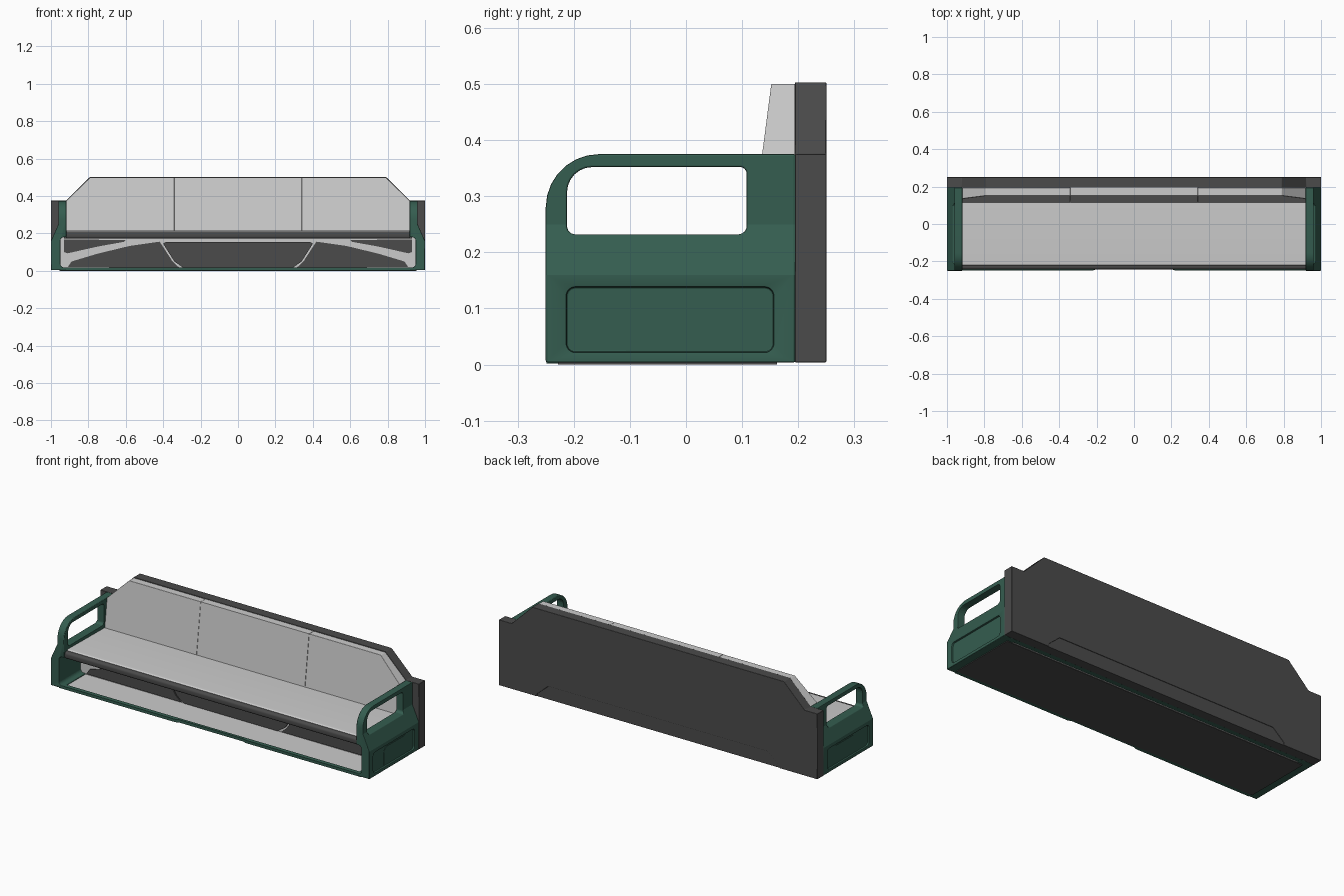
import bpy, bmesh, math
from mathutils import Vector

if "Cube" in bpy.data.objects:
    bpy.data.objects.remove(bpy.data.objects["Cube"])


def material(name, rgb):
    m = bpy.data.materials.new(name)
    m.diffuse_color = (*rgb, 1)
    m.use_nodes = True
    m.node_tree.nodes["Principled BSDF"].inputs["Base Color"].default_value = m.diffuse_color
    return m


GREEN = material("green_paint", (0.035, 0.11, 0.08))
DARK = material("dark_grey", (0.07, 0.07, 0.07))


def rounded(pts, steps=6):
    """Outline from (u, v, radius) corners, each rounded with its own radius."""
    out = []
    for i, (u, v, r) in enumerate(pts):
        p = Vector((u, v))
        if not r:
            out.append((u, v))
            continue
        a = p + (Vector(pts[i - 1][:2]) - p).normalized() * r
        b = p + (Vector(pts[(i + 1) % len(pts)][:2]) - p).normalized() * r
        for k in range(steps + 1):
            t = math.pi / 2 * k / steps
            q = p + (a - p) * (1 - math.sin(t)) + (b - p) * (1 - math.cos(t))
            out.append((q.x, q.y))
    return out


def rect(u0, u1, v0, v1, r=0):
    return rounded([(u0, v0, r), (u1, v0, r), (u1, v1, r), (u0, v1, r)])


def prism(name, outline, axis, lo, hi, mat=None, bevel=0):
    """Extrude an outline: axis x uses (y, z), y uses (x, z), z uses (x, y)."""
    def at(p, d):
        return {"x": (d, *p), "y": (p[0], d, p[1]), "z": (*p, d)}[axis]
    bm = bmesh.new()
    bottom = [bm.verts.new(at(p, lo)) for p in outline]
    top = [bm.verts.new(at(p, hi)) for p in outline]
    bm.faces.new(bottom)
    bm.faces.new(top)
    n = len(outline)
    for i in range(n):
        j = (i + 1) % n
        bm.faces.new((bottom[i], bottom[j], top[j], top[i]))
    bmesh.ops.recalc_face_normals(bm, faces=bm.faces)
    me = bpy.data.meshes.new(name)
    bm.to_mesh(me)
    bm.free()
    ob = bpy.data.objects.new(name, me)
    bpy.context.collection.objects.link(ob)
    if mat:
        me.materials.append(mat)
    if bevel:
        add_bevel(ob, bevel)
    return ob


def add_bevel(ob, width):
    b = ob.modifiers.new("Bevel", "BEVEL")
    b.width, b.segments, b.limit_method = width, 2, "ANGLE"
    b.angle_limit = math.radians(35)


def cut(ob, cutter):
    m = ob.modifiers.new("Cut", "BOOLEAN")
    m.operation, m.solver, m.object = "DIFFERENCE", "EXACT", cutter
    cutter.hide_render = True
    cutter.hide_set(True)


def mirror_x(pts):
    return [(-u, v) for u, v in reversed(pts)]


# Shared cutters for the armrests
window = prism("window_cutter", rounded([(-0.212, 0.232, 0.015), (0.108, 0.232, 0.015),
               (0.108, 0.352, 0.012), (-0.212, 0.352, 0.045)]), "x", -2, 2)
cavity = prism("cavity_cutter", rect(-0.95, 0.95, 0.018, 0.18, 0.02), "y", -0.4, -0.04)

# Side panels with armrest hoop, sloped shoulder and inset outer face
arm_outline = rounded([(-0.25, 0.004, 0), (0.195, 0.004, 0), (0.195, 0.375, 0),
                       (-0.25, 0.375, 0.095)], 7)
slope = [(0.96, 0.25), (1.0, 0.16), (1.1, 0.16), (1.1, 0.6), (0.96, 0.6)]
for side, s in (("left", -1), ("right", 1)):
    a, b = sorted((s * 0.918, s))
    arm = prism(side + "_side_panel", arm_outline, "x", a, b, GREEN)
    outline = slope if s > 0 else mirror_x(slope)
    cut(arm, prism(side + "_slope_cutter", outline, "y", -0.5, 0.5))
    cut(arm, window)
    cut(arm, cavity)
    a, b = sorted((s * 0.99, s * 1.1))
    cut(arm, prism(side + "_inset_cutter", rect(-0.213, 0.156, 0.022, 0.138, 0.016), "x", a, b))
    add_bevel(arm, 0.003)
    # Raised plate inside the inset
    a, b = sorted((s * 0.988, s * 0.992))
    prism(side + "_inset_plate", rounded([(-0.107, 0.024, 0), (0.152, 0.024, 0.012),
          (0.152, 0.135, 0.012), (0.09, 0.135, 0), (0.075, 0.126, 0),
          (-0.107, 0.126, 0.03)]), "x", a, b, GREEN)

# Front lower rail with a slightly recessed middle
prism("front_rail", [(-0.95, -0.249), (-0.22, -0.249), (-0.2, -0.241), (0.2, -0.241),
      (0.22, -0.249), (0.95, -0.249), (0.95, -0.225), (-0.95, -0.225)], "z", 0.002, 0.018, GREEN)
# Upper rail under the seat nose
prism("seat_rail", rect(-0.93, 0.93, -0.225, -0.05), "z", 0.172, 0.19, DARK)
# Floor, bottom plate and rear sill
prism("floor", rect(-0.95, 0.95, -0.226, 0.165), "z", 0.004, 0.014)
prism("bottom_plate", rect(-0.955, 0.955, -0.228, 0.162), "z", 0, 0.005, DARK)
prism("rear_sill", rect(-0.95, 0.95, 0.16, 0.196), "z", 0.006, 0.02, GREEN)

# Recessed panel below the seat, with dark plates divided by pale strips
prism("under_seat_core", rect(-0.952, 0.952, 0.012, 0.185), "y", -0.055, 0.194)
prism("center_plate", [(-0.295, 0.018), (0.295, 0.018), (0.34, 0.05), (0.4, 0.145),
      (0.385, 0.155), (-0.385, 0.155), (-0.4, 0.145), (-0.34, 0.05)], "y", -0.064, -0.054, DARK)
lower = [(0.315, 0.018), (0.91, 0.02), (0.89, 0.05), (0.75, 0.092), (0.58, 0.133),
         (0.42, 0.156), (0.41, 0.143), (0.35, 0.05)]
upper = [(0.93, 0.168), (0.6, 0.165), (0.61, 0.155), (0.75, 0.13), (0.91, 0.094), (0.93, 0.1)]
for side, f in (("left", mirror_x), ("right", list)):
    prism(side + "_lower_plate", f(lower), "y", -0.061, -0.054, DARK)
    prism(side + "_upper_plate", f(upper), "y", -0.061, -0.054, DARK)

# Seat cushion and its rounded dark nose
prism("seat", rounded([(-0.222, 0.188, 0), (0.15, 0.185, 0), (0.15, 0.212, 0),
      (-0.222, 0.217, 0.01)]), "x", -0.919, 0.919)
prism("seat_nose", rounded([(-0.243, 0.173, 0.012), (-0.205, 0.173, 0), (-0.205, 0.211, 0),
      (-0.243, 0.211, 0.014)]), "x", -0.919, 0.919, DARK)

# Backrest cushions: three pieces with a sloping front
end = [(0.3405, 0.2), (0.918, 0.2), (0.918, 0.375), (0.79, 0.5), (0.3405, 0.5)]
for name, outline in (("left", mirror_x(end)), ("center", rect(-0.3395, 0.3395, 0.2, 0.5)),
                      ("right", end)):
    cushion = prism(name + "_back_cushion", outline, "y", 0, 0.194)
    for v in cushion.data.vertices:
        if v.co.y < 0.1:
            v.co.y = 0.152 - (0.5 - v.co.z) * 0.13
    if name == "center":
        continue
    # Soft top edge on the outer pieces
    add_bevel(cushion, 0.0015)

# Rear panel with cut corners and a shallow trapezoid recess
back = prism("back_panel", [(-1, 0.004), (1, 0.004), (1, 0.375), (0.92, 0.375), (0.79, 0.503),
             (-0.79, 0.503), (-0.92, 0.375), (-1, 0.375)], "y", 0.194, 0.25, DARK)
cut(back, prism("back_recess_cutter", [(-0.76, -0.05), (0.76, -0.05), (0.76, 0.02), (0.69, 0.08),
                (-0.69, 0.08), (-0.76, 0.02)], "y", 0.247, 0.3))
add_bevel(back, 0.005)

# Smooth the rounded corners while keeping hard edges
for ob in bpy.context.scene.objects:
    ob.select_set(not ob.hide_render)
    if not ob.hide_render:
        bpy.context.view_layer.objects.active = ob
bpy.ops.object.shade_smooth_by_angle(angle=math.radians(25))
